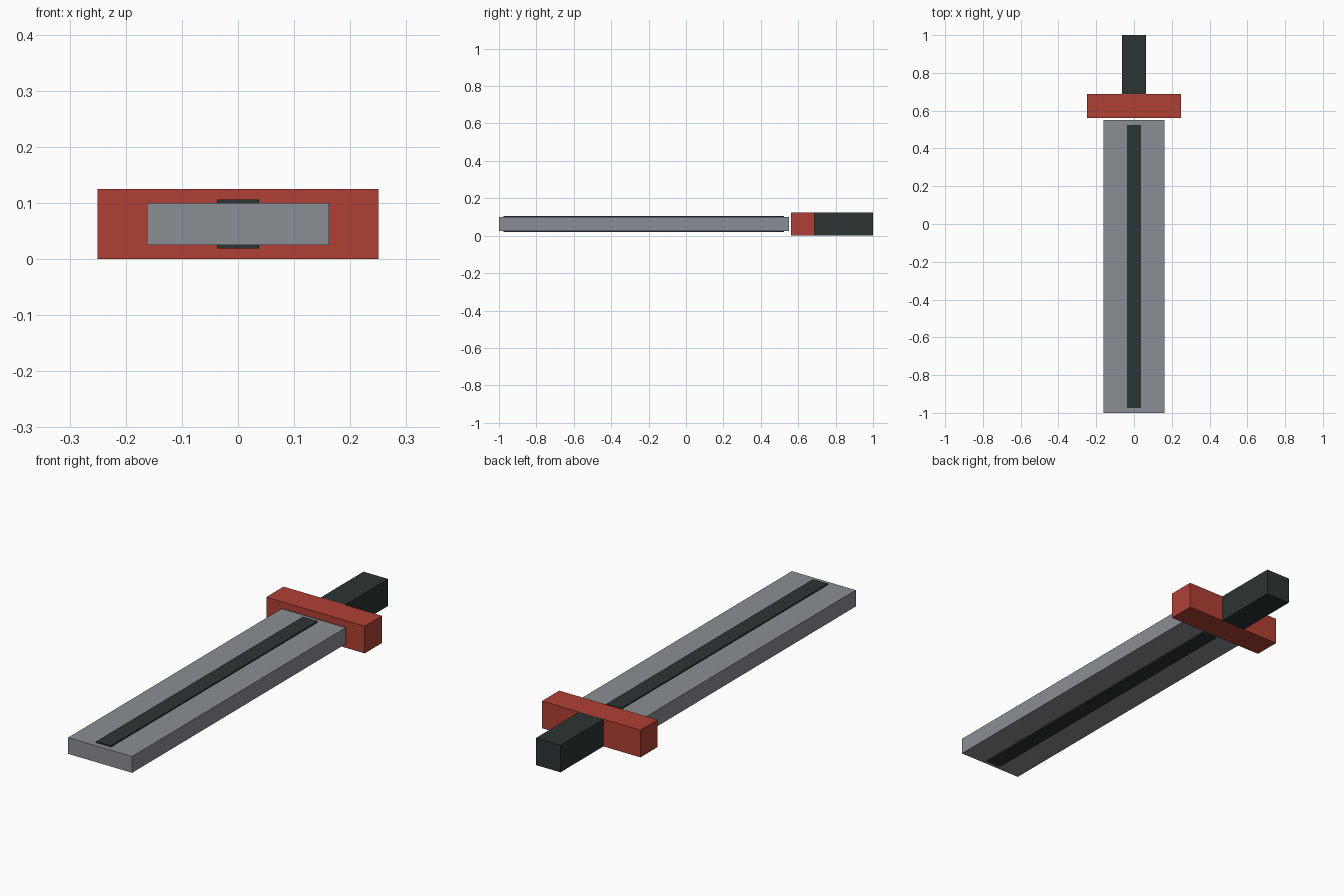
import bpy
from mathutils import Vector

cube = bpy.data.objects.get("Cube")
if cube:
    bpy.data.objects.remove(cube, do_unlink=True)


def make_material(name, rgb):
    mat = bpy.data.materials.new(name)
    mat.use_nodes = True
    color = (*rgb, 1.0)
    mat.diffuse_color = color
    mat.node_tree.nodes["Principled BSDF"].inputs["Base Color"].default_value = color
    return mat


def add_box(name, low, high, mat):
    """Box between two opposite corners."""
    low, high = Vector(low), Vector(high)
    bpy.ops.mesh.primitive_cube_add(size=1, location=(low + high) / 2)
    obj = bpy.context.object
    obj.name = obj.data.name = name
    obj.scale = high - low
    bpy.ops.object.transform_apply(location=False, rotation=False, scale=True)
    obj.data.materials.append(mat)
    return obj


steel = make_material("steel grey", (0.254, 0.271, 0.296))
red = make_material("brick red", (0.434, 0.051, 0.034))
dark = make_material("dark slate", (0.025, 0.034, 0.033))

# Flat blade, with a dark strip standing proud of both faces
add_box("blade", (-0.1625, -1.0, 0.025), (0.1625, 0.55, 0.1), steel)
add_box("blade_strip", (-0.0375, -0.975, 0.01875), (0.0375, 0.525, 0.10625), dark)

# Crossguard
add_box("crossguard", (-0.25, 0.5625, 0.0), (0.25, 0.6875, 0.125), red)

# Grip, set into the crossguard and a hair thinner so the faces do not clash
add_box("grip", (-0.0625, 0.655, 0.0005), (0.0625, 1.0, 0.1245), dark)
